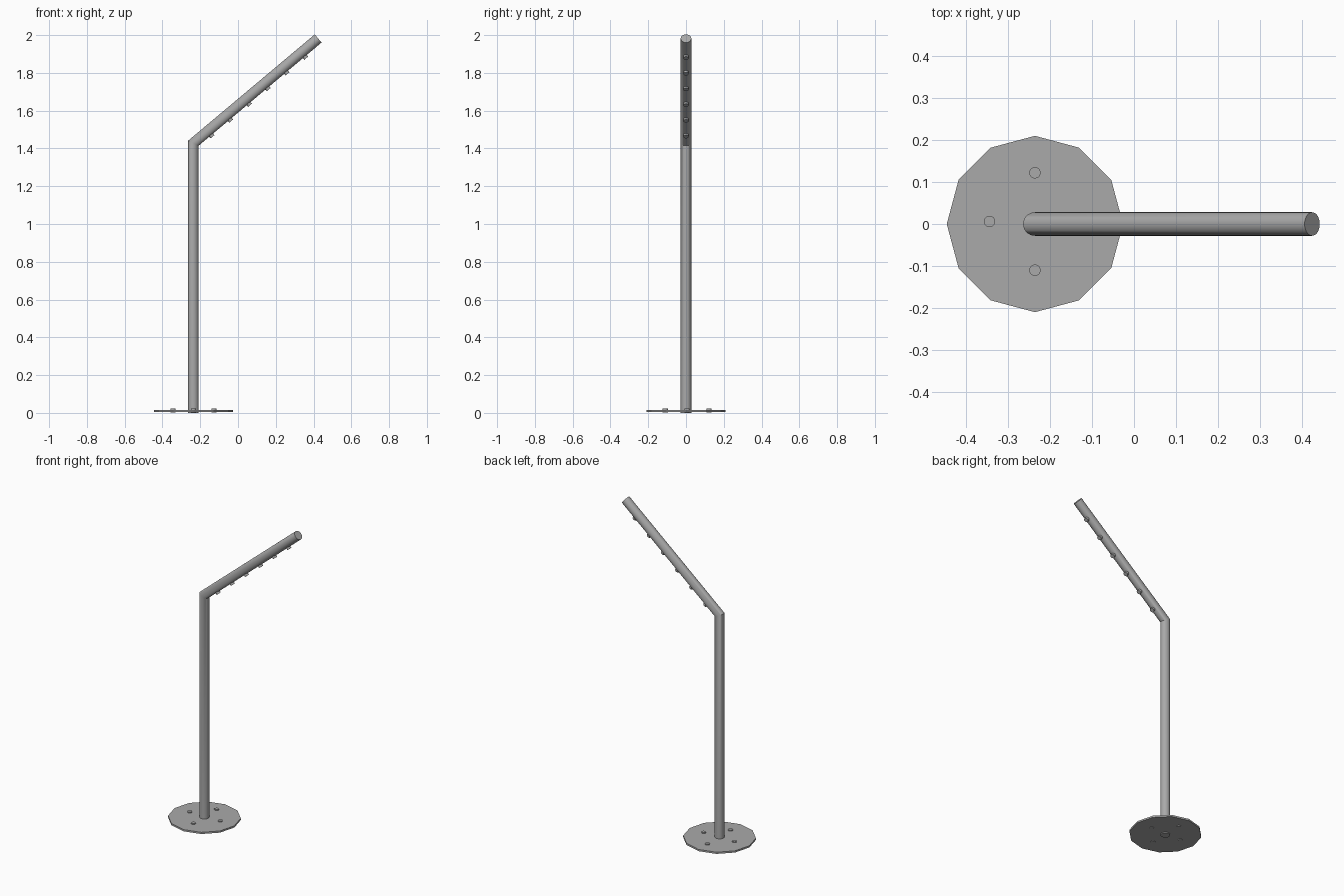
import bpy, bmesh, math
from mathutils import Vector, Matrix

if "Cube" in bpy.data.objects:
    bpy.data.objects.remove(bpy.data.objects["Cube"])

PX = -0.236            # x of the post axis
R = 0.028              # tube radius
ELBOW = Vector((PX, 0, 1.428))
TILT = math.radians(40)
ARM = Vector((math.cos(TILT), 0, math.sin(TILT)))
DOWN = Vector((math.sin(TILT), 0, -math.cos(TILT)))   # underside of the arm
LENGTH = 0.862

metal = bpy.data.materials.new("grey_metal")
metal.diffuse_color = (0.4, 0.4, 0.4, 1)
metal.use_nodes = True
metal.node_tree.nodes["Principled BSDF"].inputs["Base Color"].default_value = metal.diffuse_color


def finish(name, bm, smooth=True):
    bmesh.ops.recalc_face_normals(bm, faces=bm.faces)
    me = bpy.data.meshes.new(name)
    bm.to_mesh(me)
    bm.free()
    ob = bpy.data.objects.new(name, me)
    bpy.context.collection.objects.link(ob)
    me.materials.append(metal)
    if smooth:
        bpy.ops.object.select_all(action='DESELECT')
        ob.select_set(True)
        bpy.context.view_layer.objects.active = ob
        bpy.ops.object.shade_smooth_by_angle(angle=math.radians(32))
    return ob


def cylinder(name, center, axis, radius, depth, sides, smooth=True):
    bm = bmesh.new()
    rot = axis.to_track_quat('Z', 'Y').to_matrix().to_4x4()
    bmesh.ops.create_cone(bm, cap_ends=True, segments=sides, radius1=radius,
                          radius2=radius, depth=depth,
                          matrix=Matrix.Translation(center) @ rot)
    return finish(name, bm, smooth)


# Post and arm: one tube with a mitred elbow
bm = bmesh.new()
N = 32
rings = [[], [], []]
for i in range(N):
    a = 2 * math.pi * i / N
    u, v = R * math.cos(a), R * math.sin(a)
    miter = -u * math.tan((math.pi / 2 - TILT) / 2)
    rings[0].append(bm.verts.new((PX + u, v, 0.0)))
    rings[1].append(bm.verts.new(ELBOW + Vector((u, v, miter))))
    rings[2].append(bm.verts.new(ELBOW + ARM * LENGTH + DOWN * u + Vector((0, v, 0))))
for lo, hi in zip(rings, rings[1:]):
    for i in range(N):
        j = (i + 1) % N
        bm.faces.new((lo[i], lo[j], hi[j], hi[i]))
bm.faces.new(rings[0])
bm.faces.new(rings[2])
finish("post_and_arm", bm)

# Twelve-sided base plate
cylinder("base_plate", Vector((PX, 0, 0.0105)), Vector((0, 0, 1)), 0.21, 0.011, 12, False)

# Four anchor bolts through the plate
for k in range(4):
    a = k * math.pi / 2
    c = Vector((PX + 0.108 * math.cos(a), 0.006 + 0.116 * math.sin(a), 0.0115))
    cylinder(f"anchor_bolt_{k + 1}", c, Vector((0, 0, 1)), 0.0135, 0.021, 20)

# Six spray nozzles along the underside of the arm
for k in range(6):
    c = ELBOW + ARM * (0.099 + 0.1295 * k) + DOWN * (R + 0.001)
    cylinder(f"nozzle_{k + 1}", c, DOWN, 0.0135, 0.02, 20)
